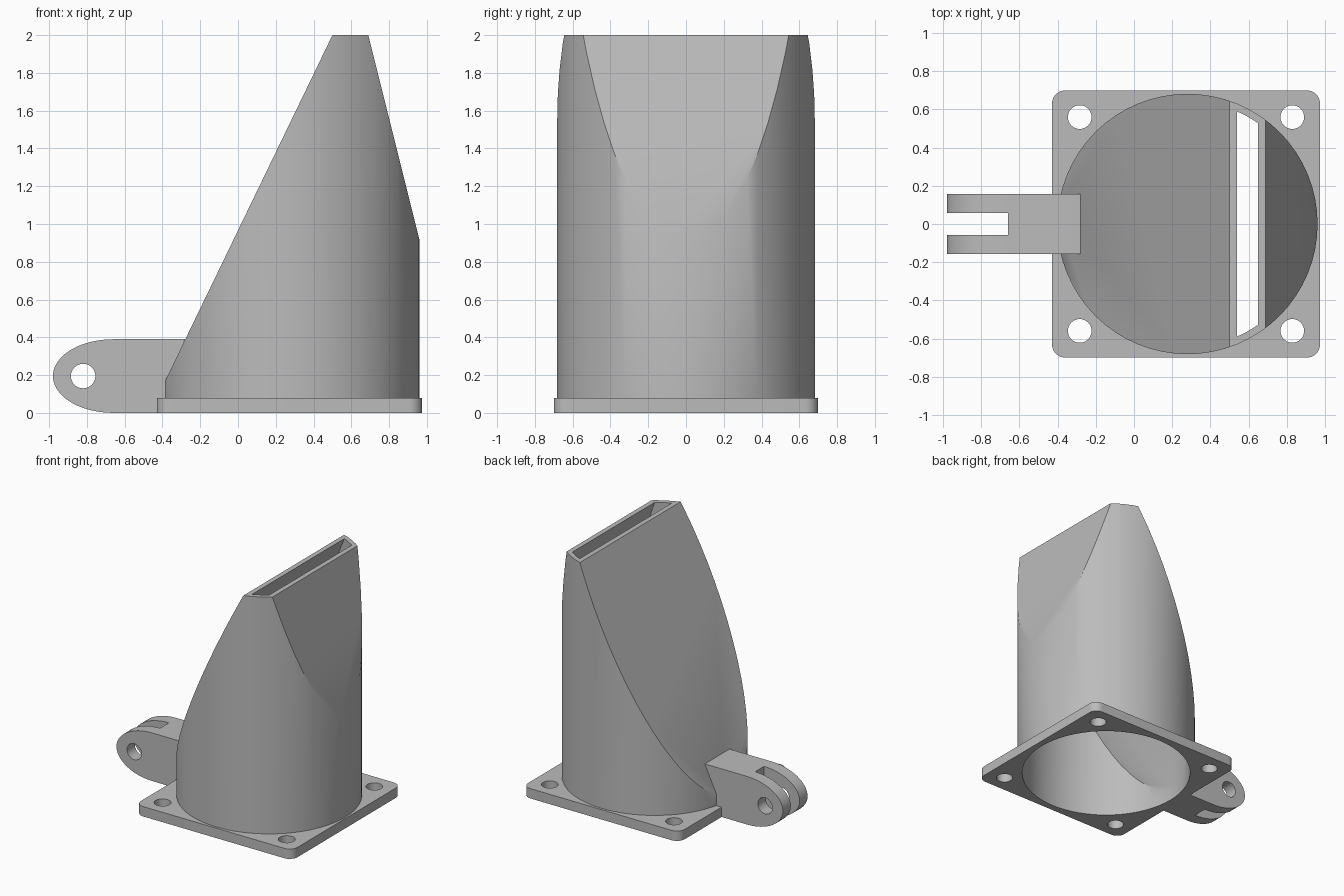
import bpy, bmesh, math
from mathutils import Vector, Matrix

if "Cube" in bpy.data.objects:
    bpy.data.objects.remove(bpy.data.objects["Cube"])

grey = bpy.data.materials.new("plain grey")
grey.use_nodes = True
colour = (0.5, 0.5, 0.5, 1)
grey.diffuse_color = colour
grey.node_tree.nodes["Principled BSDF"].inputs["Base Color"].default_value = colour

CX, R, WALL = 0.28, 0.682, 0.037
PLATE = 0.08


def add_object(name, bm):
    bmesh.ops.recalc_face_normals(bm, faces=bm.faces)
    mesh = bpy.data.meshes.new(name)
    bm.to_mesh(mesh)
    bm.free()
    obj = bpy.data.objects.new(name, mesh)
    bpy.context.collection.objects.link(obj)
    mesh.materials.append(grey)
    return obj


def cylinder(name, r, centre, depth, axis="Z", sides=32):
    bm = bmesh.new()
    turn = Matrix.Rotation(math.pi / 2, 4, "X") if axis == "Y" else Matrix()
    bmesh.ops.create_cone(bm, cap_ends=True, segments=sides, radius1=r, radius2=r,
                          depth=depth, matrix=Matrix.Translation(centre) @ turn)
    return add_object(name, bm)


def prism(name, points, offset):
    """Extrude a closed outline of 3D points by an offset."""
    bm = bmesh.new()
    face = bm.faces.new([bm.verts.new(p) for p in points])
    new = bmesh.ops.extrude_face_region(bm, geom=[face])["geom"]
    bmesh.ops.translate(bm, vec=offset, verts=[v for v in new if isinstance(v, bmesh.types.BMVert)])
    return add_object(name, bm)


def wedge_cylinder(name, r, bottom, top, inset):
    """Cylinder trimmed by the two sloping planes, moved inwards by inset."""
    bm = bmesh.new()
    bmesh.ops.create_cone(bm, cap_ends=True, segments=64, radius1=r, radius2=r, depth=top - bottom,
                          matrix=Matrix.Translation((CX, 0, (top + bottom) / 2)))
    cuts = [((0.5 + inset, 0, 2), (-1.84, 0, 0.89)), ((0.69 - inset, 0, 2), (1.08, 0, 0.27))]
    for point, normal in cuts:
        geom = bm.verts[:] + bm.edges[:] + bm.faces[:]
        cut = bmesh.ops.bisect_plane(bm, geom=geom, plane_co=point,
                                     plane_no=Vector(normal).normalized(), clear_outer=True)
        edges = [e for e in cut["geom_cut"] if isinstance(e, bmesh.types.BMEdge)]
        bmesh.ops.holes_fill(bm, edges=edges, sides=0)
    return add_object(name, bm)


def carve(obj, cutters):
    for cutter in cutters:
        mod = obj.modifiers.new("cut", "BOOLEAN")
        mod.operation, mod.solver, mod.object = "DIFFERENCE", "EXACT", cutter
    bpy.ops.object.select_all(action="DESELECT")
    bpy.context.view_layer.objects.active = obj
    obj.select_set(True)
    for mod in list(obj.modifiers):
        bpy.ops.object.modifier_apply(modifier=mod.name)
    bpy.ops.object.shade_smooth_by_angle(angle=math.radians(30))
    for cutter in cutters:
        bpy.data.objects.remove(cutter)


# Hollow duct narrowing to a slot
duct = wedge_cylinder("duct", R, PLATE, 2, 0)
carve(duct, [wedge_cylinder("duct_cavity", R - WALL, -0.1, 2.1, 0.04)])

# Rounded square mounting plate with the duct opening and four bolt holes
PX, HX, HY, CORNER = 0.2725, 0.7025, 0.7, 0.07
outline = []
for i, (sx, sy) in enumerate([(1, 1), (-1, 1), (-1, -1), (1, -1)]):
    for k in range(9):
        a = (i + k / 8) * math.pi / 2
        outline.append((PX + sx * (HX - CORNER) + CORNER * math.cos(a),
                        sy * (HY - CORNER) + CORNER * math.sin(a), 0))
plate = prism("mounting_plate", outline, (0, 0, PLATE))
cutters = [cylinder("opening", R - WALL, (CX, 0, 0), 1, sides=64)]
for sx in (-1, 1):
    for sy in (-1, 1):
        cutters.append(cylinder("bolt_hole", 0.062, (PX + sx * 0.557, sy * 0.56, 0), 1))
carve(plate, cutters)

# Forked hinge lug with a rounded end and a pin hole
H, W, END = 0.195, 0.158, 0.32
profile = [(-0.375, 0), (-0.375, 0.18), (-0.28, 2 * H)]
for k in range(25):
    a = math.pi / 2 + math.pi * k / 24
    profile.append((-0.98 + END + END * math.cos(a), H + H * math.sin(a)))
lug = prism("hinge_lug", [(x, -W, z) for x, z in profile], (0, 2 * W, 0))
slot = prism("fork_slot", [(x, y, -0.1) for x, y in
                           ((-1.1, -0.057), (-0.66, -0.057), (-0.66, 0.057), (-1.1, 0.057))], (0, 0, 0.7))
carve(lug, [slot, cylinder("pin_hole", 0.065, (-0.82, 0, H), 1, axis="Y")])
